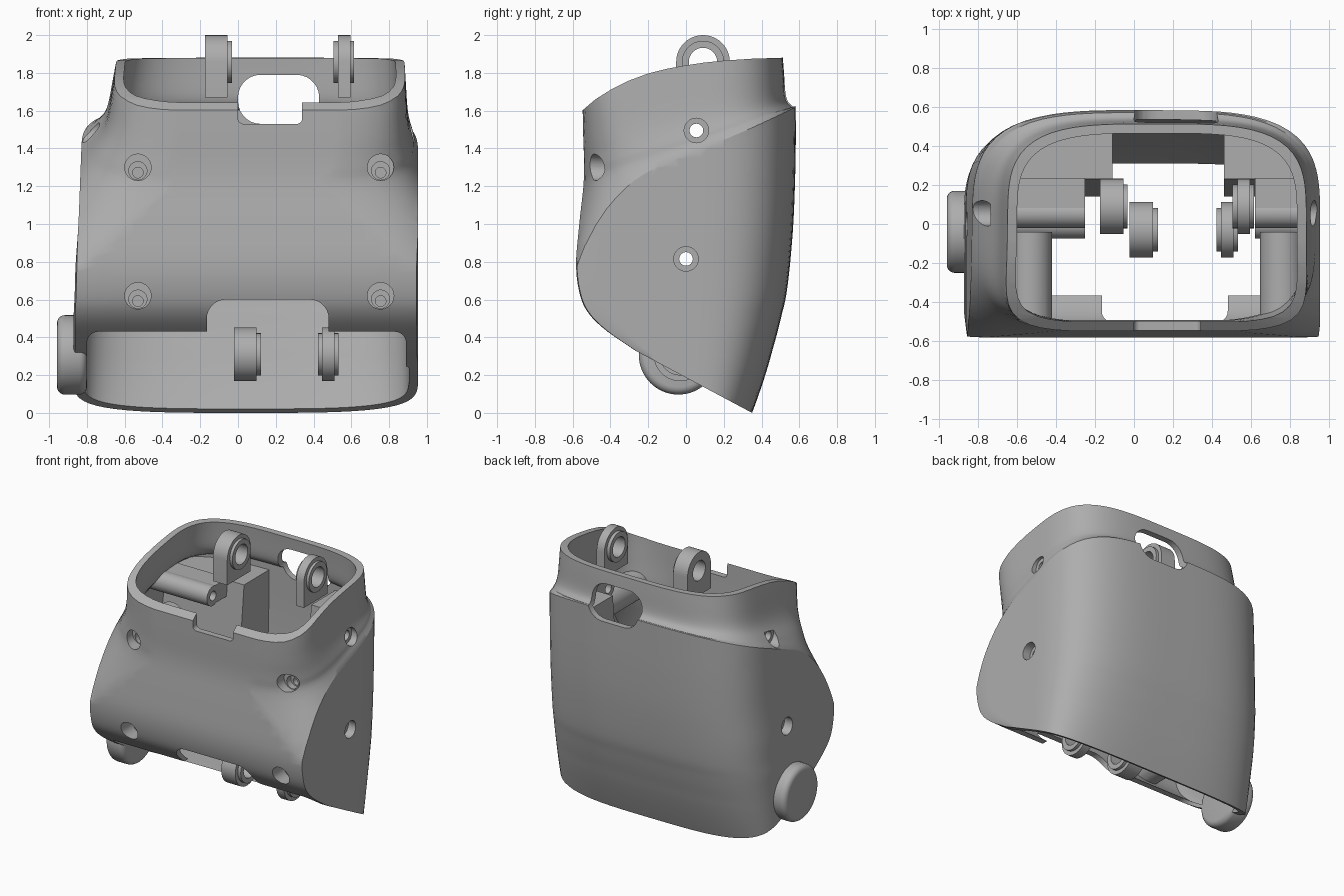
import bpy, bmesh, math

if "Cube" in bpy.data.objects:
    bpy.data.objects.remove(bpy.data.objects["Cube"])

grey = bpy.data.materials.new("plain_grey")
grey.use_nodes = True
GREY = (0.42, 0.42, 0.42, 1)
grey.diffuse_color = GREY
grey.node_tree.nodes["Principled BSDF"].inputs["Base Color"].default_value = GREY


def make(name, rings):
    """Closed solid skinned over equal rings of points."""
    bm = bmesh.new()
    loops = [[bm.verts.new(p) for p in r] for r in rings]
    n = len(loops[0])
    for a, b in zip(loops, loops[1:]):
        for i in range(n):
            j = (i + 1) % n
            bm.faces.new((a[i], a[j], b[j], b[i]))
    bm.faces.new(loops[0])
    bm.faces.new(loops[-1])
    bmesh.ops.recalc_face_normals(bm, faces=bm.faces)
    me = bpy.data.meshes.new(name)
    bm.to_mesh(me)
    bm.free()
    me.materials.append(grey)
    ob = bpy.data.objects.new(name, me)
    bpy.context.collection.objects.link(ob)
    return ob


def prism(name, axis, pts, a, b):
    """Extrude a (y, z) or (x, z) outline along x or y."""
    put = (lambda u, v, d: (d, u, v)) if axis == "x" else (lambda u, v, d: (u, d, v))
    return make(name, [[put(u, v, d) for u, v in pts] for d in (a, b)])


def arc(cu, cv, r, start=0, end=360, n=32):
    full = end - start == 360
    angs = [math.radians(start + (end - start) * i / (n if full else n - 1)) for i in range(n)]
    return [(cu + r * math.cos(t), cv + r * math.sin(t)) for t in angs]


def rounded(u0, u1, v0, v1, r):
    out = []
    for k, (u, v) in enumerate(((u1 - r, v1 - r), (u0 + r, v1 - r), (u0 + r, v0 + r), (u1 - r, v0 + r))):
        out += arc(u, v, r, 90 * k, 90 * k + 90, 8)
    return out


def apply(ob, mod):
    bpy.ops.object.select_all(action="DESELECT")
    bpy.context.view_layer.objects.active = ob
    ob.select_set(True)
    bpy.ops.object.modifier_apply(modifier=mod.name)


def boolean(ob, tool, op="DIFFERENCE", keep=False):
    mod = ob.modifiers.new("bool", "BOOLEAN")
    mod.operation, mod.solver, mod.object = op, "EXACT", tool
    apply(ob, mod)
    if not keep:
        bpy.data.objects.remove(tool)
    return ob


def smooth_rows(rows, steps=5):
    """Catmull-Rom refinement of key sections."""
    out = []
    for i in range(len(rows) - 1):
        p = [rows[max(0, min(len(rows) - 1, i + k))] for k in (-1, 0, 1, 2)]
        for s in range(steps):
            t = s / steps
            out.append([b + t * (c - a) / 2 + t * t * (a - 2.5 * b + 2 * c - d / 2)
                        + t ** 3 * (1.5 * (b - c) + (d - a) / 2) for a, b, c, d in zip(*p)])
    return out + [list(rows[-1])]


def section(row, inset, n=96):
    z0, slope, xl, xr, yf, yb, nf, nb = row
    cx, hw, ring = (xl + xr) / 2, (xr - xl) / 2 - inset, []
    for i in range(n):
        c, s = math.cos(math.tau * i / n), math.sin(math.tau * i / n)
        e, depth = (nb, yb - inset) if s > 0 else (nf, -yf - inset)
        r = (abs(c) ** e + abs(s) ** e) ** (-1 / e)
        y = r * s * depth
        ring.append((cx + hw * r * c, y, z0 + slope * y))
    return ring


# Body sections: z, left, right, front, back
BODY = [(z, 0, xl, .953, yf, yb, 80, 3.5) for z, xl, yf, yb in (
    (-.2, -.87, -.15, .27), (0, -.87, -.15, .35), (.14, -.87, -.15, .4), (.25, -.87, -.16, .435),
    (.34, -.87, -.285, .46), (.43, -.87, -.415, .485), (.52, -.87, -.51, .507), (.62, -.865, -.56, .53),
    (.78, -.86, -.582, .55), (1, -.845, -.565, .568), (1.25, -.835, -.54, .578),
    (1.5, -.825, -.545, .582), (1.8, -.81, -.55, .585), (2.2, -.81, -.55, .585))]
# Neck sections flare and tilt towards the front
NECK = [(2.2, .1, -.58, .86, -.55, .48, 7, 3.6), (1.8, .1, -.655, .885, -.55, .515, 6.5, 3.6),
        (1.58, .18, -.7, .9, -.55, .53, 5, 3.6), (1.46, .29, -.78, .925, -.55, .565, 4, 3.5),
        (1.36, .4, -.85, .955, -.56, .6, 4, 3.5), (1, .5, -1.02, 1.13, -.645, .74, 6, 3.5),
        (.4, .5, -1.15, 1.25, -.8, .9, 8, 3.5), (-.5, .2, -1.15, 1.25, -.85, .95, 8, 3.5)]


def solid(name, inset):
    ob = make(name, [section(r, inset) for r in smooth_rows(BODY)])
    return boolean(ob, make("neck", [section(r, inset) for r in smooth_rows(NECK)]), "INTERSECT")


# Shell: hollow body trimmed by the side outline
shell = solid("shell", 0)
boolean(shell, solid("hollow", .048))
trim = [(-.8, 1.4), (-.8, .61), (-.25, .32), (.35, 0), (.8, -.24), (.8, 1.89), (.5, 1.88), (.35, 1.875), (.2, 1.865),
        (.1, 1.855), (0, 1.84), (-.1, 1.822), (-.2, 1.797), (-.3, 1.76), (-.4, 1.71), (-.48, 1.66), (-.55, 1.6)]
boolean(shell, prism("trim", "x", trim, -1.5, 1.5), "INTERSECT")

# Openings: front underside, lower notch, rim notch, rear slot
boolean(shell, prism("cut", "y", rounded(-.8, .89, -.5, .43, .06), -.8, -.1))
boolean(shell, prism("cut", "y", rounded(-.165, .48, .2, .6, .1), -.8, -.15))
boolean(shell, prism("cut", "y", rounded(0, .34, 1.53, 2, .03), -.8, -.3))
boolean(shell, prism("cut", "y", rounded(0, .43, 1.53, 1.79, .12), .3, .8))

# Fittings inside the shell
FRONT = [(x, z) for x in (-.53, .755) for z in (.62, 1.3)]
SIDE = [(.055, 1.495), (0, .815)]
fittings = []
for x, z in FRONT:
    fittings.append(prism("front_screw_boss", "y", arc(x, z, .11), -.7, -.04))
for y, z in SIDE:
    fittings.append(prism("right_screw_boss", "x", arc(y, z, .075), -1, -.25))
    fittings.append(prism("left_screw_boss", "x", arc(y, z, .075), .62, 1.1))
for side, a, b, wa, wb in (("right", -1, -.11, -1, -.25), ("left", .46, 1.1, .62, 1.1)):
    fittings.append(prism(side + "_rear_block", "x", [(.14, .65), (.8, .65), (.8, 1.55), (.23, 1.55)], a, b))
    fittings.append(prism(side + "_boss_web", "x", [(.055, 1.43), (.235, 1.43), (.235, 1.565), (.055, 1.565)], wa, wb))
core = solid("core", .025)
for ob in fittings:
    boolean(ob, core, "INTERSECT", keep=True)
bpy.data.objects.remove(core)

# Stepped screw holes
cutters = []
for x, z in FRONT:
    for r, depth, drop in ((.07, -.42, 0), (.048, -.37, .018), (.028, -.15, .028)):
        cutters.append((prism("hole", "y", arc(x, z - drop, r), -.9, depth), "front"))
for (y, z), left, right in zip(SIDE, (-.735, -.79), (.88, .89)):
    cutters.append((prism("hole", "x", arc(y, z, .036), -1.3, 1.3), "side"))
    cutters.append((prism("hole", "x", arc(y, z, .065), -1.3, left), "side"))
    cutters.append((prism("hole", "x", arc(y, z, .065), right, 1.3), "side"))
for tool, kind in cutters:
    boolean(shell, tool, keep=True)
    for ob in fittings:
        if kind == "side" or "front" in ob.name:
            boolean(ob, tool, keep=True)
    bpy.data.objects.remove(tool)


# Hinge lugs with raised collars
def lug(name, y, z, a, b, c0, c1, base):
    outline = arc(y, z, .142, 0, 180, 24) + ([(y - .142, base), (y + .142, base)] if base else arc(y, z, .142, 187, 353, 22))
    ob = prism(name, "x", outline, a, b)
    boolean(ob, prism("collar", "x", arc(y, z, .112), c0, c1), "UNION")
    boolean(ob, prism("bore", "x", arc(y, z, .075), a - .2, b + .2))
    return ob


parts = [shell] + fittings + [
    lug("upper_right_lug", .09, 1.858, -.175, -.055, -.16, -.033, 1.67),
    lug("upper_left_lug", .09, 1.858, .53, .595, .505, .615, 1.67),
    lug("lower_right_lug", -.03, .31, -.022, .098, 0, .122, None),
    lug("lower_left_lug", -.03, .31, .445, .51, .423, .533, None)]

# Round cap on the right flank
cap = prism("side_cap", "x", arc(-.04, .307, .21, n=64), -.958, -.8)
bevel = cap.modifiers.new("round", "BEVEL")
bevel.width, bevel.segments = .04, 5
apply(cap, bevel)
parts.append(cap)

for ob in parts:
    bpy.ops.object.select_all(action="DESELECT")
    bpy.context.view_layer.objects.active = ob
    ob.select_set(True)
    bpy.ops.object.shade_smooth_by_angle(angle=math.radians(28))
